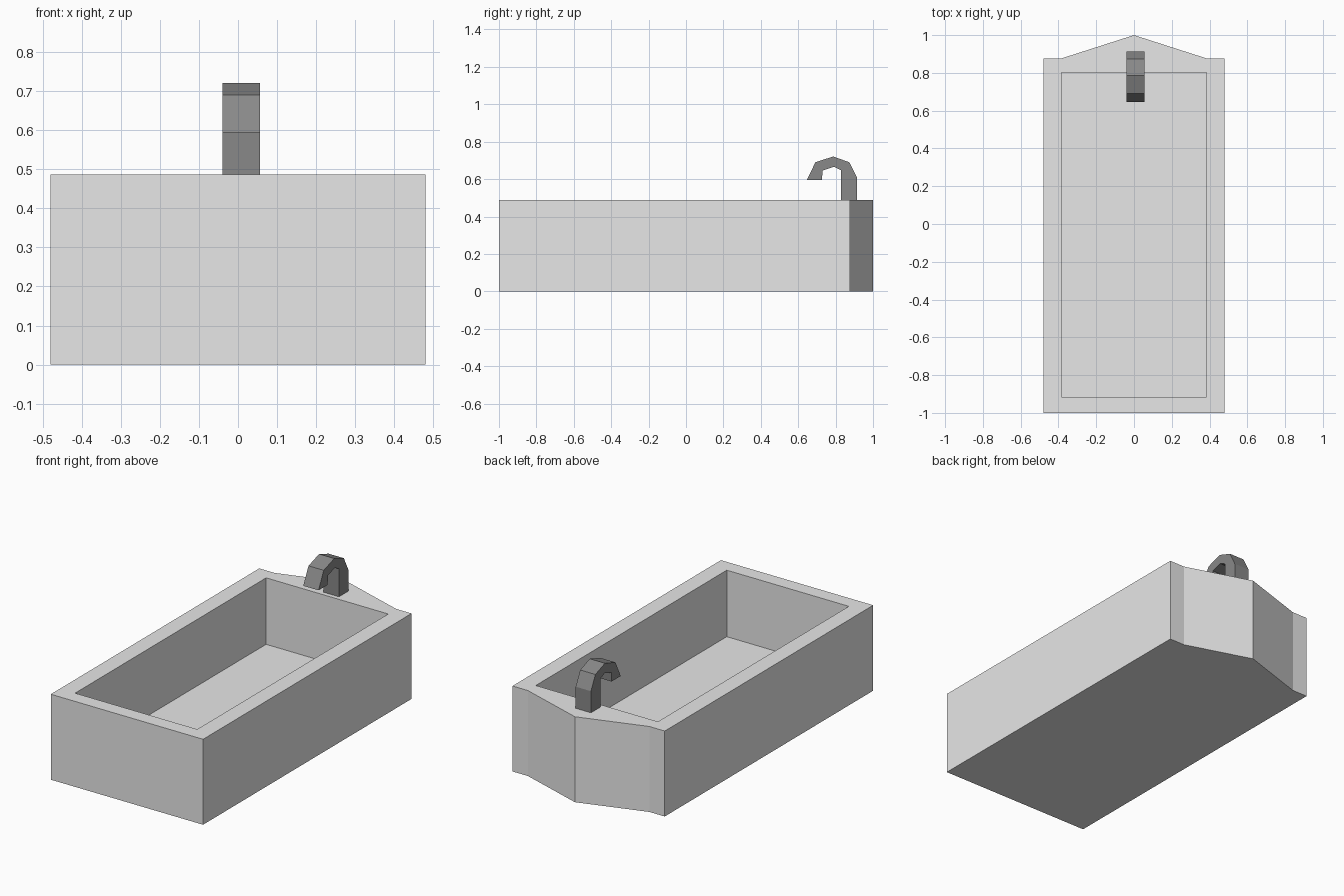
import bpy, bmesh

if "Cube" in bpy.data.objects:
    bpy.data.objects.remove(bpy.data.objects["Cube"])


def material(name, value):
    m = bpy.data.materials.new(name)
    m.diffuse_color = (value, value, value, 1)
    m.use_nodes = True
    m.node_tree.nodes["Principled BSDF"].inputs["Base Color"].default_value = m.diffuse_color
    return m


def finish(name, bm, mat):
    bmesh.ops.recalc_face_normals(bm, faces=bm.faces)
    me = bpy.data.meshes.new(name)
    bm.to_mesh(me)
    bm.free()
    me.materials.append(mat)
    ob = bpy.data.objects.new(name, me)
    bpy.context.collection.objects.link(ob)
    return ob


def ring(bm, pts, z):
    return [bm.verts.new((x, y, z)) for x, y in pts]


def walls(bm, a, b):
    for i in range(len(a)):
        j = (i + 1) % len(a)
        bm.faces.new((a[i], a[j], b[j], b[i]))


light_grey = material("light grey", 0.8)
dark_grey = material("dark grey", 0.25)

# Tub: outer shell with pointed back, hollowed by a rectangular basin
H, FLOOR, BACK = 0.487, 0.108, 0.877
outer = [(-0.48, -1), (0.48, -1), (0.48, BACK), (0.383, BACK),
         (0, 1), (-0.383, BACK), (-0.48, BACK)]
inner = [(-0.385, -0.917), (0.385, -0.917), (0.385, 0.803), (-0.385, 0.803)]
bm = bmesh.new()
ob_, ot = ring(bm, outer, 0), ring(bm, outer, H)
ib, it = ring(bm, inner, FLOOR), ring(bm, inner, H)
walls(bm, ob_, ot)
walls(bm, ib, it)
bm.faces.new(ob_)
bm.faces.new(ib)
# Rim
bm.faces.new((ot[0], ot[1], it[1], it[0]))
bm.faces.new((ot[1], ot[2], it[2], it[1]))
bm.faces.new(ot[2:] + [it[3], it[2]])
bm.faces.new((ot[6], ot[0], it[0], it[3]))
finish("tub", bm, light_grey)

# Tap: side profile (y, z) extruded across x
profile = [(0.913, 0.487), (0.913, 0.61), (0.873, 0.69), (0.787, 0.721),
           (0.692, 0.69), (0.645, 0.594), (0.727, 0.594), (0.73, 0.646),
           (0.79, 0.666), (0.829, 0.647), (0.829, 0.487)]
bm = bmesh.new()
sides = [[bm.verts.new((x, y, z)) for y, z in profile] for x in (-0.04, 0.056)]
walls(bm, *sides)
for s in sides:
    bm.faces.new(s)
finish("tap", bm, dark_grey)
